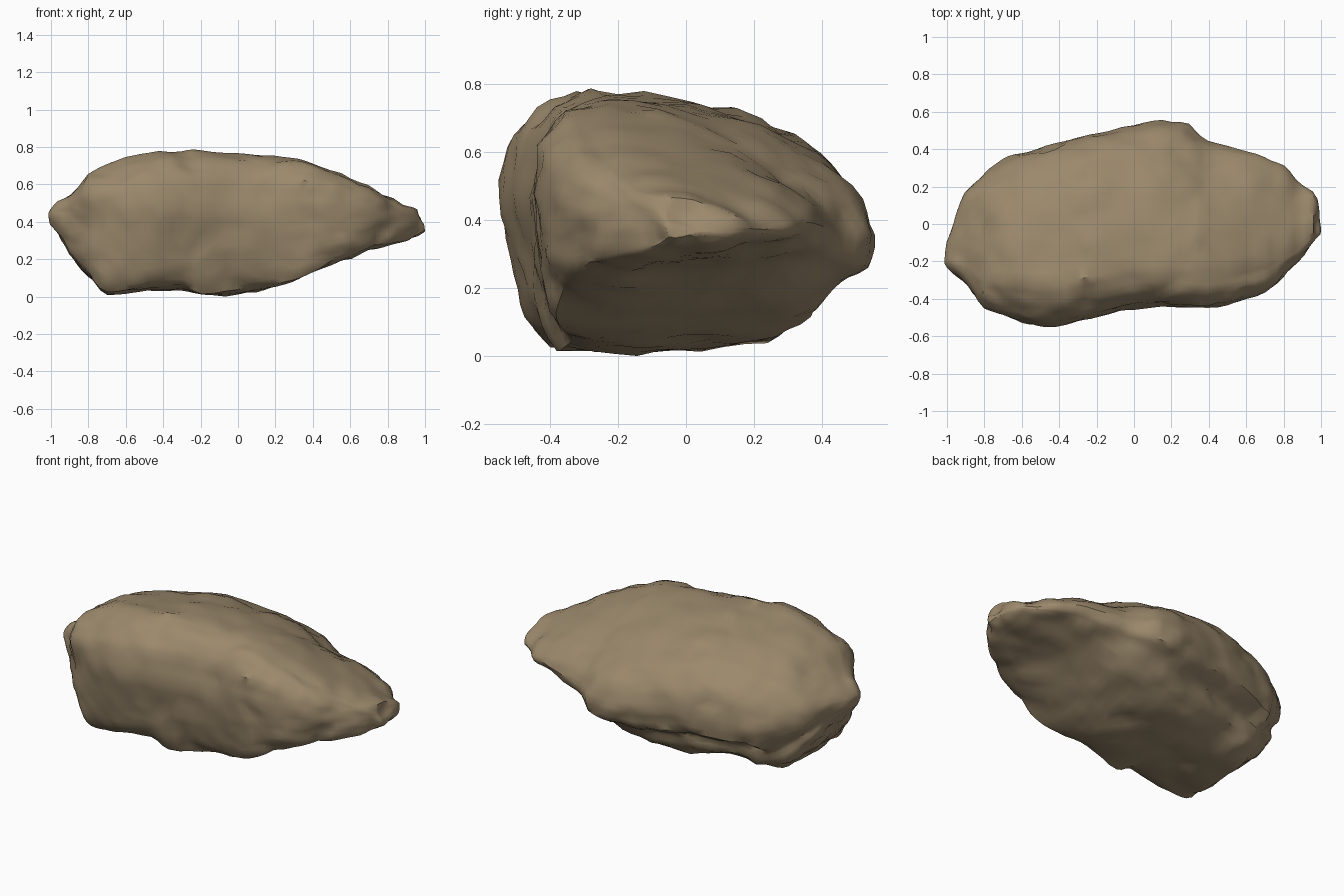
import bpy, bmesh, math
from mathutils import Vector, noise

cube = bpy.data.objects.get("Cube")
if cube:
    bpy.data.objects.remove(cube, do_unlink=True)

# Lengthwise stations: x, front edge, back edge, underside, top
stations = [
    (-1, -.21, -.1, .38, .44), (-.96, -.27, .0, .33, .5),
    (-.9, -.33, .18, .22, .54), (-.8, -.47, .26, .09, .65),
    (-.7, -.5, .35, .0, .7), (-.6, -.52, .38, .01, .74),
    (-.48, -.55, .42, .03, .75), (-.3, -.52, .47, .04, .775),
    (-.2, -.49, .49, .0, .785), (0, -.45, .53, .0, .765),
    (.15, -.44, .56, .03, .75), (.29, -.45, .53, .07, .73),
    (.39, -.45, .44, .11, .71), (.55, -.42, .4, .19, .65),
    (.7, -.36, .35, .25, .59), (.8, -.28, .31, .27, .53),
    (.88, -.2, .24, .29, .48), (.96, -.1, .18, .31, .46),
    (1, -.06, .04, .34, .39)]

# Cross-sections: across (-1 front, 1 back) and up (0 underside, 1 top).
# The blunt half rests on a slab under an overhanging lip.
blunt_section = [
    (-.76, .02), (-.3, 0), (.1, 0), (.5, .04), (.66, .12), (.7, .25),
    (.94, .33), (1, .5), (.92, .68), (.7, .83), (.32, .92), (-.1, .97),
    (-.56, 1), (-.8, .93), (-.96, .8), (-1, .6), (-.94, .34), (-.87, .16)]
# The tapered half is a wedge: high at the front, falling to the back.
taper_section = [
    (-.86, .03), (-.45, 0), (0, .07), (.4, .13), (.66, .19), (.84, .24),
    (.96, .3), (1, .4), (.92, .52), (.7, .67), (.32, .82), (-.1, .94),
    (-.56, 1), (-.8, .97), (-.95, .83), (-1, .6), (-.97, .36), (-.93, .16)]


def section_at(x):
    t = min(1, max(0, (x + .3) / .75))
    return [Vector(a).lerp(Vector(b), t) for a, b in zip(blunt_section, taper_section)]


# Loft the rough boulder
bm = bmesh.new()
rings = []
for x, front, back, low, high in stations:
    mid, half = (front + back) / 2, (back - front) / 2
    rings.append([bm.verts.new((x, mid + half * across, low + (high - low) * up))
                  for across, up in section_at(x)])
count = len(blunt_section)
for a, b in zip(rings, rings[1:]):
    for i in range(count):
        j = (i + 1) % count
        bm.faces.new((a[i], a[j], b[j], b[i]))
for ring in (rings[0], rings[-1]):
    centre = bm.verts.new(sum((v.co for v in ring), Vector()) / count)
    for i in range(count):
        bm.faces.new((ring[i], ring[(i + 1) % count], centre))
bmesh.ops.recalc_face_normals(bm, faces=bm.faces)
bmesh.ops.subdivide_edges(bm, edges=bm.edges, cuts=2, use_grid_fill=True)
bmesh.ops.smooth_vert(bm, verts=bm.verts, factor=.5,
                      use_axis_x=True, use_axis_y=True, use_axis_z=True)
bm.normal_update()

# Weathered lumps, chips, and a hollow at the front of the blunt end
hollow = Vector((-.78, -.46, .36))
offsets = []
for v in bm.verts:
    p = Vector((v.co.x * 4, v.co.y * 5, v.co.z * 6))
    lump = noise.noise(p) * .016 + noise.noise(p * 2.3) * .013
    chip = max(0, noise.noise(p * 1.4 + Vector((7, 3, 5))) - .25) * .04
    dent = .04 * math.exp(-((v.co - hollow).length / .1) ** 2)
    offsets.append(v.normal * (lump - chip - dent + .003))
for v, offset in zip(bm.verts, offsets):
    v.co += offset

# Stand it on the ground
low_z = min(v.co.z for v in bm.verts)
bmesh.ops.translate(bm, verts=bm.verts, vec=(0, 0, -low_z))
bmesh.ops.triangulate(bm, faces=bm.faces)

mesh = bpy.data.meshes.new("boulder")
bm.to_mesh(mesh)
bm.free()
boulder = bpy.data.objects.new("boulder", mesh)
bpy.context.collection.objects.link(boulder)

# Brown stone
colour = (.33, .25, .15, 1)
stone = bpy.data.materials.new("brown stone")
stone.use_nodes = True
stone.diffuse_color = colour
stone.node_tree.nodes["Principled BSDF"].inputs["Base Color"].default_value = colour
mesh.materials.append(stone)

bpy.context.view_layer.objects.active = boulder
boulder.select_set(True)
bpy.ops.object.shade_smooth_by_angle(angle=math.radians(40))
